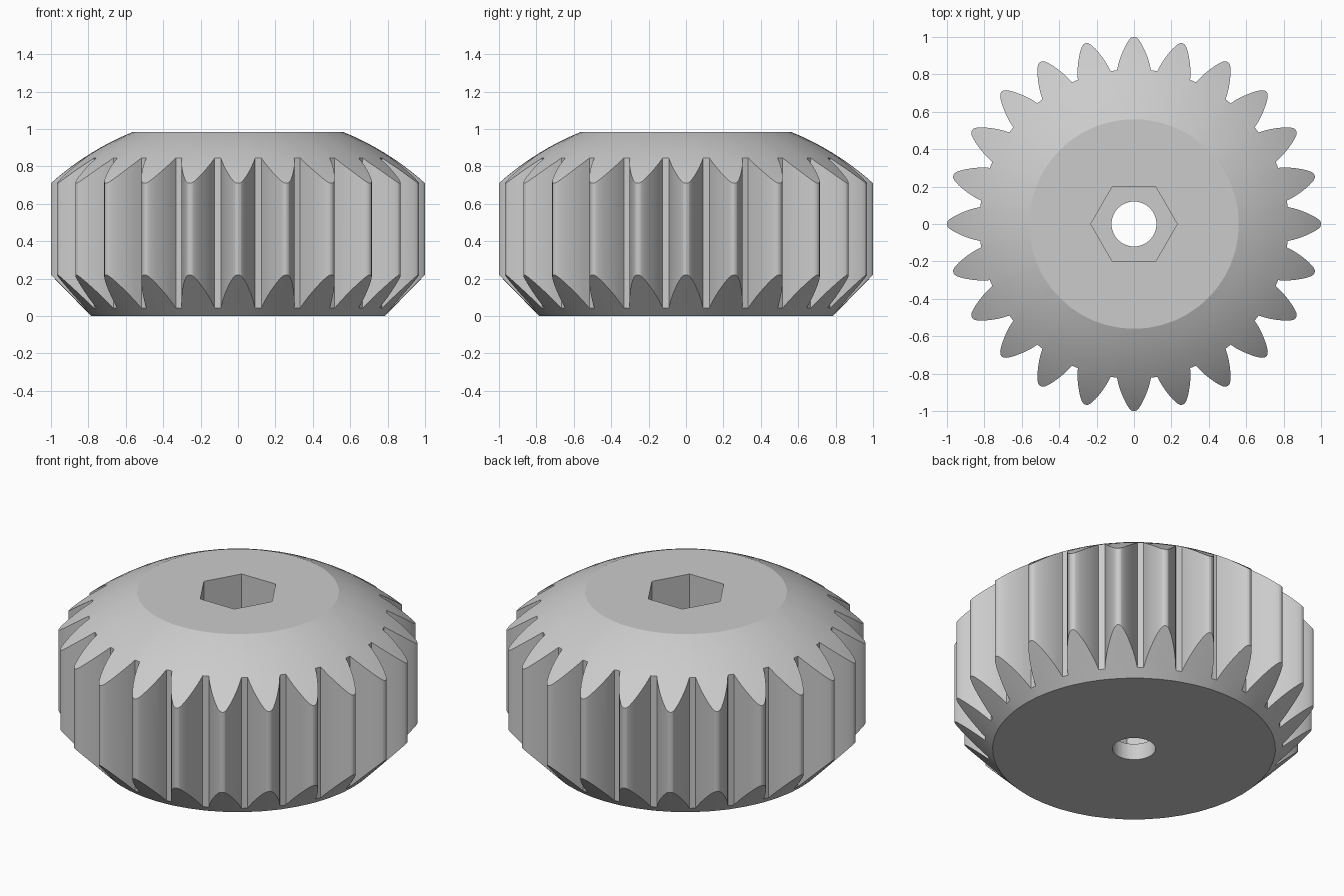
import bpy, bmesh
from math import sin, cos, pi, sqrt, radians

cube = bpy.data.objects.get("Cube")
if cube:
    bpy.data.objects.remove(cube, do_unlink=True)

TEETH = 24
PITCH = 2 * pi / TEETH
ROOT, BASE, CROWN = 0.827, 0.785, 0.56
# Tooth flank: radius and half angle, from root to rounded tip
FLANK = [(ROOT, 0.110), (0.86, 0.097), (0.89, 0.083), (0.915, 0.070),
         (0.94, 0.056), (0.96, 0.044), (0.976, 0.033), (0.988, 0.024),
         (0.996, 0.015), (1.0, 0.006)]
HALF = FLANK[0][1]
ANGLES = [k * PITCH + s * HALF for k in range(TEETH) for s in (-1, 0, 1)]


def dome(r):
    return sqrt(2.232 - r * r) - 0.40


def cone(r):
    return (r - BASE) * 0.22 / (1 - BASE)


def hexagon(a):
    return 0.2 / cos(a % (pi / 3) - pi / 6)


bm = bmesh.new()


def point(r, a, z):
    return bm.verts.new((r * cos(a), r * sin(a), z))


def ring(radius, z):
    return [point(radius(a) if callable(radius) else radius, a, z) for a in ANGLES]


def bridge(p, q):
    n = len(p)
    for i in range(n):
        j = (i + 1) % n
        bm.faces.new((p[i], p[j], q[j], q[i]))


# Body: dome, flat crown, hexagonal socket, bolt hole, base and lower cone
rings = [ring(r, dome(r)) for r in (ROOT, 0.78, 0.73, 0.68, 0.62, CROWN)]
rings += [ring(hexagon, dome(CROWN)), ring(hexagon, 0.1),
          ring(0.12, 0.1), ring(0.12, 0), ring(BASE, 0), ring(ROOT, cone(ROOT))]
for p, q in zip(rings, rings[1:]):
    bridge(p, q)
top_root, low_root = rings[0], rings[-1]

# Teeth: rungs of three points from root to tip, above and below, joined by walls
for k in range(TEETH):
    i = 3 * k
    ladders = []
    for root, height in ((top_root, dome), (low_root, cone)):
        rungs = [root[i:i + 3]]
        for r, h in FLANK[1:]:
            rungs.append([point(r, k * PITCH + s * h, height(r)) for s in (-1, 0, 1)])
        for p, q in zip(rungs, rungs[1:]):
            for c in (0, 1):
                bm.faces.new((p[c], p[c + 1], q[c + 1], q[c]))
        outline = [p[0] for p in rungs] + [rungs[-1][1]] + [p[2] for p in reversed(rungs)]
        outline.append(root[(i + 3) % len(root)])
        ladders.append(outline)
    top, low = ladders
    for j in range(len(top) - 1):
        bm.faces.new((low[j], low[j + 1], top[j + 1], top[j]))

bmesh.ops.recalc_face_normals(bm, faces=bm.faces)
mesh = bpy.data.meshes.new("gear_knob")
bm.to_mesh(mesh)
bm.free()
knob = bpy.data.objects.new("gear_knob", mesh)
bpy.context.collection.objects.link(knob)

# Plain grey
grey = bpy.data.materials.new("plain_grey")
grey.use_nodes = True
colour = (0.6, 0.6, 0.6, 1)
grey.diffuse_color = colour
grey.node_tree.nodes["Principled BSDF"].inputs["Base Color"].default_value = colour
mesh.materials.append(grey)

bpy.ops.object.select_all(action='DESELECT')
knob.select_set(True)
bpy.context.view_layer.objects.active = knob
bpy.ops.object.shade_smooth_by_angle(angle=radians(18))
